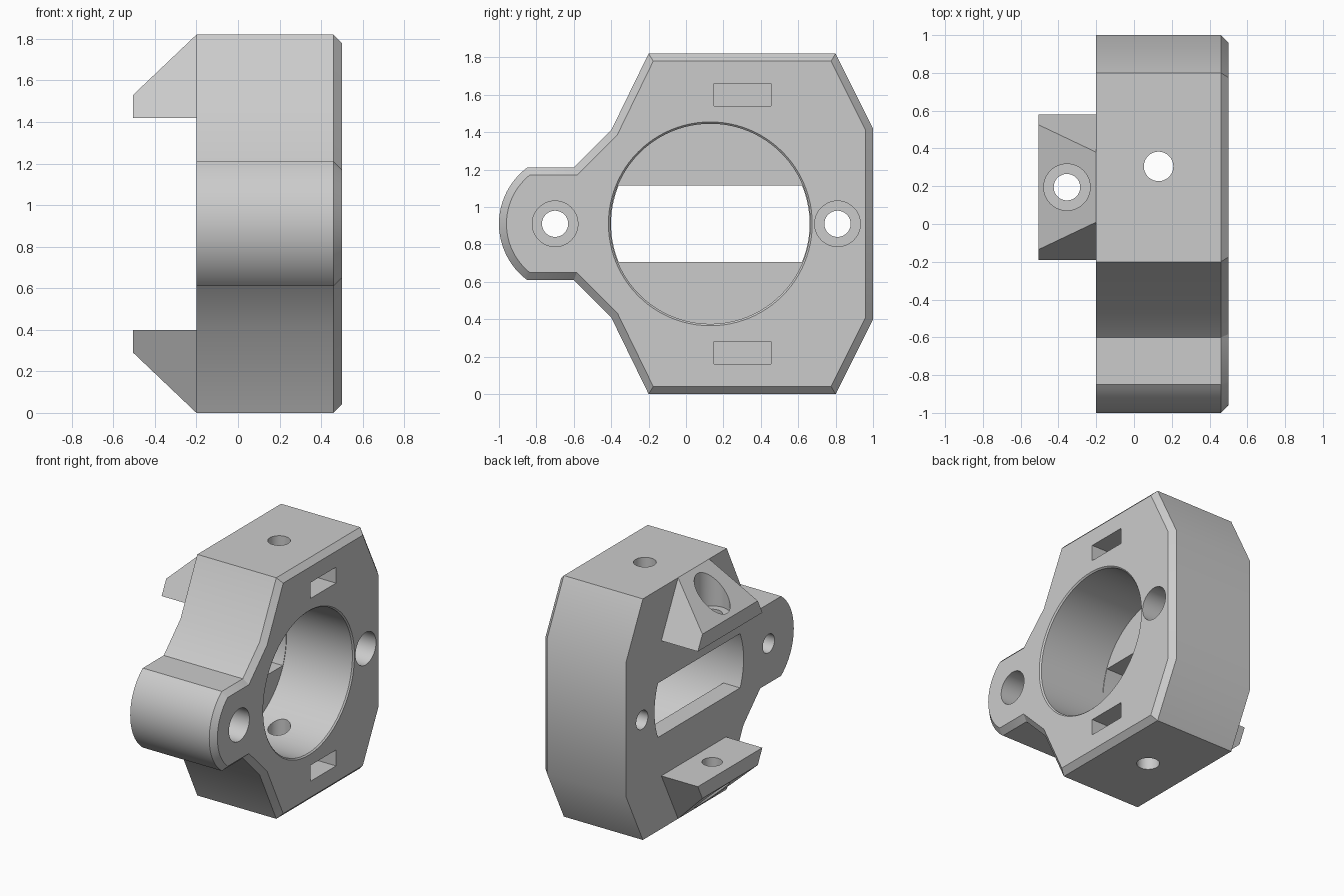
import bpy, bmesh, math
from mathutils import Vector

cube = bpy.data.objects.get("Cube")
if cube:
    bpy.data.objects.remove(cube)

MID_Z, HEIGHT = 0.91, 1.82
BACK, FACE, CHAMFER = -0.2, 0.5, 0.04

grey = bpy.data.materials.new("plain grey")
grey.use_nodes = True
grey.diffuse_color = (0.6, 0.6, 0.6, 1)
grey.node_tree.nodes["Principled BSDF"].inputs["Base Color"].default_value = grey.diffuse_color


def loft(name, rings):
    """Closed solid skinned through rings with equal point counts."""
    bm = bmesh.new()
    loops = [[bm.verts.new(p) for p in ring] for ring in rings]
    n = len(loops[0])
    for a, b in zip(loops, loops[1:]):
        for i in range(n):
            j = (i + 1) % n
            bm.faces.new((a[i], a[j], b[j], b[i]))
    bm.faces.new(loops[0])
    bm.faces.new(loops[-1])
    bmesh.ops.recalc_face_normals(bm, faces=bm.faces)
    mesh = bpy.data.meshes.new(name)
    bm.to_mesh(mesh)
    bm.free()
    mesh.materials.append(grey)
    obj = bpy.data.objects.new(name, mesh)
    bpy.context.collection.objects.link(obj)
    return obj


def at_x(x, outline):
    return [(x, y, z) for y, z in outline]


def arc(cy, cz, r, start, end, steps):
    angles = [start + (end - start) * i / steps for i in range(steps + 1)]
    return [(cy + r * math.cos(a), cz + r * math.sin(a)) for a in angles]


def circle(ca, cb, r, n=64):
    return arc(ca, cb, r, 0, math.tau, n)[:-1]


def hole_x(name, y, z, stations):
    """Turned cutter along x; stations are (x, radius)."""
    return loft(name, [at_x(x, circle(y, z, r, 96)) for x, r in stations])


def hole_z(name, x, y, r, z0, z1):
    return loft(name, [[(a, b, z) for a, b in circle(x, y, r)] for z in (z0, z1)])


def inset(outline, d):
    """Mitred inward offset of a counter-clockwise outline."""
    pts = [Vector(p) for p in outline]
    result = []
    for i, p in enumerate(pts):
        e1 = (p - pts[i - 1]).normalized()
        e2 = (pts[(i + 1) % len(pts)] - p).normalized()
        n1, n2 = Vector((-e1.y, e1.x)), Vector((-e2.y, e2.x))
        result.append(tuple(p + (n1 + n2) * d / (1 + n1.dot(n2))))
    return result


def finish(obj, cutters):
    """Cut the holes, apply, drop the cutters and smooth the shading."""
    bpy.ops.object.select_all(action='DESELECT')
    bpy.context.view_layer.objects.active = obj
    obj.select_set(True)
    for cutter in cutters:
        cutter.hide_render = True
        mod = obj.modifiers.new("cut", 'BOOLEAN')
        mod.operation, mod.solver, mod.object = 'DIFFERENCE', 'EXACT', cutter
        bpy.ops.object.modifier_apply(modifier=mod.name)
        bpy.data.objects.remove(cutter)
    bpy.ops.object.shade_smooth_by_angle(angle=math.radians(30))


# Body outline: bevelled block with a rounded screw ear
lower = [(-0.6, 0.61), (-0.4, 0.41), (-0.2, 0), (0.8, 0), (1, 0.4)]
upper = [(y, HEIGHT - z) for y, z in reversed(lower)]
spread = math.atan2(0.3, 0.225)
ear = arc(-0.625, MID_Z, 0.375, math.pi - spread, math.pi + spread, 24)
outline = lower + upper + ear
body = loft("housing_body", [at_x(BACK, outline), at_x(FACE - CHAMFER, outline),
                             at_x(FACE, inset(outline, CHAMFER))])

# Main bore with a small lead-in, and the window through the back wall
BORE_Y, BORE_R, FLOOR = 0.13, 0.535, -0.06
cutters = [hole_x("bore_cutter", BORE_Y, MID_Z,
                  [(FLOOR, BORE_R), (0.49, BORE_R), (0.51, BORE_R + 0.02)])]
r = BORE_R - 0.004
a = math.asin(0.205 / r)
window = (arc(BORE_Y, MID_Z, r, -a, a, 14)
          + arc(BORE_Y, MID_Z, r, math.pi - a, math.pi + a, 14))
cutters.append(loft("window_cutter", [at_x(-0.3, window), at_x(0.1, window)]))

# Counterbored screw holes
for y in (-0.7, 0.81):
    cutters.append(hole_x("screw_cutter", y, MID_Z, [(-0.3, 0.07), (0.3, 0.07)]))
    cutters.append(hole_x("head_cutter", y, MID_Z, [(FLOOR, 0.122), (0.6, 0.122)]))

# Nut slots and the vertical clamp hole
for z in (0.22, HEIGHT - 0.22):
    slot = [(0.15, z - 0.06), (0.455, z - 0.06), (0.455, z + 0.06), (0.15, z + 0.06)]
    cutters.append(loft("nut_cutter", [at_x(-0.03, slot), at_x(0.6, slot)]))
cutters.append(hole_z("clamp_cutter", 0.13, 0.305, 0.078, -0.1, HEIGHT + 0.1))
finish(body, cutters)


# Mounting lugs on the back, mirrored top and bottom
def make_lug(name, flip):
    def height(z):
        return HEIGHT - z if flip else z

    def section(x, top, slope):
        return at_x(x, [(-0.19, height(1.42)), (0.58, height(1.42)),
                        (0.58 - slope, height(top)), (-0.19 + slope, height(top))])
    lug = loft(name, [section(BACK, HEIGHT, 0.2), section(-0.505, 1.53, 0.055)])
    finish(lug, [hole_z("lug_hole", -0.355, 0.195, 0.07, height(1.3), height(1.7)),
                 hole_z("lug_head", -0.355, 0.195, 0.123, height(1.52), height(2))])


make_lug("upper_lug", False)
make_lug("lower_lug", True)
